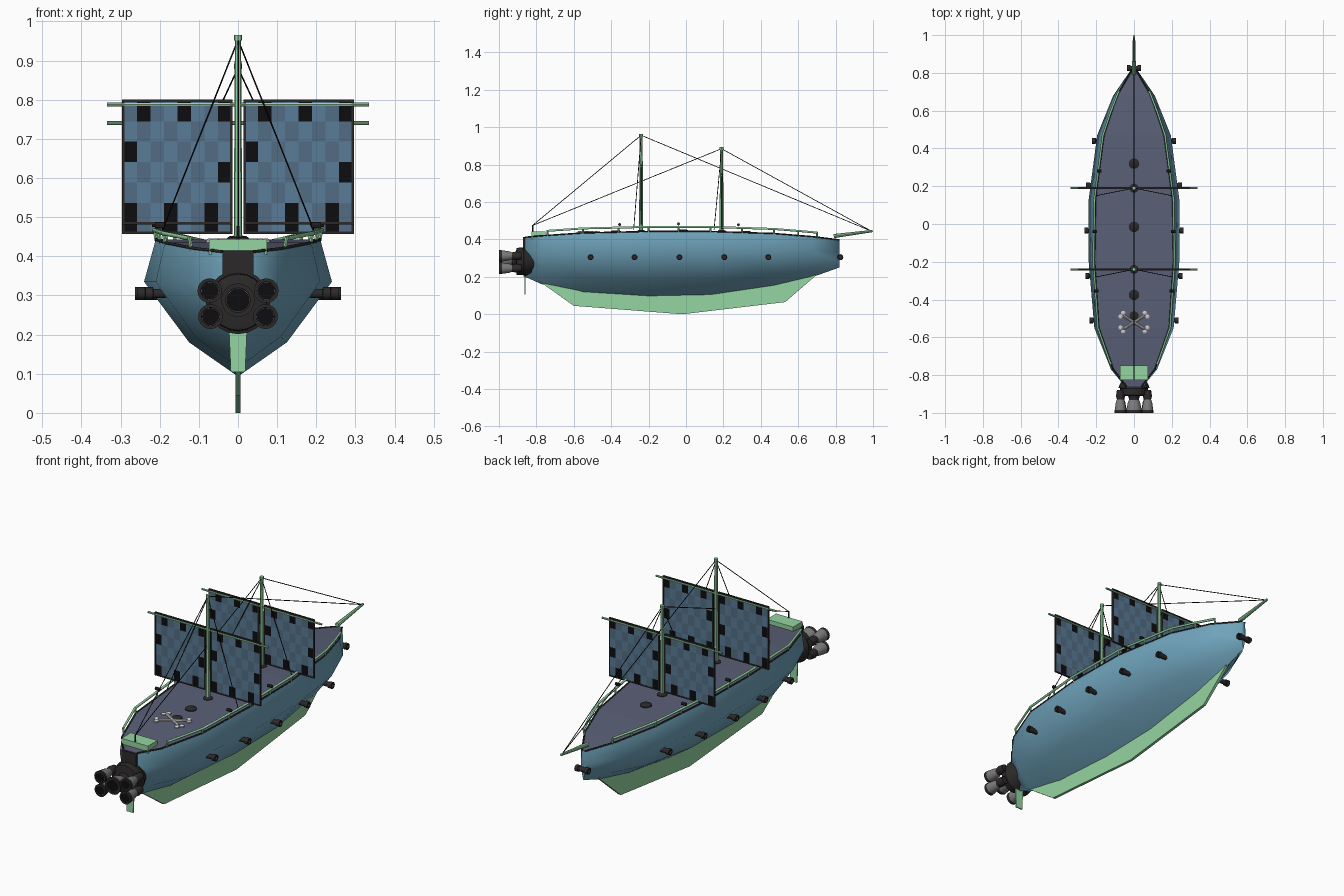
import bpy, bmesh, math
from mathutils import Vector

if "Cube" in bpy.data.objects:
    bpy.data.objects.remove(bpy.data.objects["Cube"])

def mat(name, r, g, b):
    m = bpy.data.materials.new(name)
    m.diffuse_color = (r, g, b, 1)
    m.use_nodes = True
    m.node_tree.nodes["Principled BSDF"].inputs["Base Color"].default_value = m.diffuse_color
    return m

HULL = mat("hull_blue", .16, .37, .50)
GREEN = mat("trim_green", .30, .66, .36)
DECK = mat("deck_slate", .10, .115, .18)
DARK = mat("dark_iron", .025, .022, .022)
BLACK = mat("black", .004, .004, .005)
METAL = mat("nozzle_grey", .2, .2, .2)
BONE = mat("bone_white", .55, .55, .55)
SAIL1 = mat("sail_blue", .10, .20, .31)
SAIL2 = mat("sail_grey_blue", .085, .15, .23)

def obj(name, bm, mats, angle=None):
    bmesh.ops.recalc_face_normals(bm, faces=bm.faces)
    me = bpy.data.meshes.new(name)
    bm.to_mesh(me)
    bm.free()
    for m in (mats if isinstance(mats, list) else [mats]):
        me.materials.append(m)
    o = bpy.data.objects.new(name, me)
    bpy.context.collection.objects.link(o)
    if angle:
        bpy.ops.object.select_all(action='DESELECT')
        o.select_set(True)
        bpy.context.view_layer.objects.active = o
        bpy.ops.object.shade_smooth_by_angle(angle=math.radians(angle))
    return o

def box(name, lo, hi, m):
    bm = bmesh.new()
    bmesh.ops.create_cube(bm, size=1)
    for v in bm.verts:
        v.co = Vector([(a + b) / 2 + c * (b - a) for a, b, c in zip(lo, hi, v.co)])
    return obj(name, bm, m)

def lathe(name, base, axis, prof, m, n=16):
    """Closed profile of (radius, distance) spun about an axis through base."""
    q = Vector(axis).to_track_quat('Z', 'Y')
    bm = bmesh.new()
    rings = [[bm.verts.new(Vector(base) + q @ Vector((r * math.cos(t), r * math.sin(t), d)))
              for t in [2 * math.pi * k / n for k in range(n)]] for r, d in prof]
    for a, b in zip(rings, rings[1:]):
        for k in range(n):
            bm.faces.new((a[k], a[(k + 1) % n], b[(k + 1) % n], b[k]))
    bm.faces.new(rings[0])
    bm.faces.new(rings[-1])
    return obj(name, bm, m, 35)

def rod(name, a, b, r, m, r2=None, n=8):
    d = Vector(b) - Vector(a)
    return lathe(name, a, d, [(r, 0), (r2 or r, d.length)], m, n)

def tube(name, pts, r, m):
    cu = bpy.data.curves.new(name, 'CURVE')
    cu.dimensions = '3D'
    cu.bevel_depth, cu.bevel_resolution, cu.use_fill_caps = r, 1, True
    s = cu.splines.new('POLY')
    s.points.add(len(pts) - 1)
    for p, c in zip(s.points, pts):
        p.co = (*c, 1)
    cu.materials.append(m)
    o = bpy.data.objects.new(name, cu)
    bpy.context.collection.objects.link(o)

# Hull stations: y, deck half width, widest half width, deck z, keel z
ST = [(-.86, .04, .048, .412, .20), (-.77, .11, .122, .42, .16), (-.55, .187, .21, .435, .115),
      (-.2, .21, .24, .443, .093), (.13, .205, .24, .443, .10), (.47, .16, .195, .432, .15),
      (.68, .09, .11, .415, .20), (.82, .008, .014, .398, .25)]

def at(y, i):
    for a, b in zip(ST, ST[1:]):
        if y <= b[0]:
            t = (y - a[0]) / (b[0] - a[0])
            return a[i] + t * (b[i] - a[i])
    return ST[-1][i]

bm = bmesh.new()
rows = []
for y, wd, wm, zt, zb in ST:
    half = [(wd, zt), (wm, .335), (wm * .52, zb + (.335 - zb) * .36)]
    prof = half + [(0, zb)] + [(-x, z) for x, z in reversed(half)]
    rows.append([bm.verts.new((x, y, z)) for x, z in prof])
for a, b in zip(rows, rows[1:]):
    for k in range(6):
        bm.faces.new((a[k], a[k + 1], b[k + 1], b[k]))
bm.faces.new(rows[0])
bm.faces.new(rows[-1])
obj("hull", bm, HULL, 60)

# Deck and its dark edge trim
bm = bmesh.new()
rows = [[bm.verts.new((s * wd, y, zt)) for s in (-1, 1)] for y, wd, wm, zt, zb in ST]
for a, b in zip(rows, rows[1:]):
    bm.faces.new((a[0], a[1], b[1], b[0]))
obj("deck", bm, DECK)
for s in (-1, 1):
    tube("deck_edge", [(s * p[1], p[0], p[3]) for p in ST], .004, DARK)

# Keel fin
bm = bmesh.new()
f = bm.faces.new([bm.verts.new((-.007, y, z)) for y, z in
                  [(-.79, .18), (-.6, .045), (-.02, 0), (.53, .065), (.71, .22), (0, .2)]])
e = bmesh.ops.extrude_face_region(bm, geom=[f])
bmesh.ops.translate(bm, vec=(.014, 0, 0), verts=[v for v in e['geom'] if isinstance(v, bmesh.types.BMVert)])
obj("keel_fin", bm, GREEN)

# Rudder plate
o = box("rudder", (-.023, -.864, .105), (.023, -.858, .215), GREEN)
for v in o.data.vertices:
    if v.co.z < .15:
        v.co.x *= .8

# Side rails with posts and small swivel guns
ys = [-.74, -.55, -.36, -.2, -.04, .13, .3, .47, .6, .7]
for s in (-1, 1):
    path = [Vector((s * (at(y, 1) + .004), y, at(y, 3) + .024)) for y in ys]
    tube("rail", path, .006, GREEN)
    for p in path:
        rod("rail_post", p - Vector((s * .006, 0, .03)), p + Vector((0, 0, .004)), .005, GREEN, n=6)
    for y in (-.355, -.04, .28):
        x, z = s * at(y, 1), at(y, 3)
        rod("swivel_gun", (x - s * .012, y, z + .04), (x + s * .012, y, z + .04), .008, DARK)

# Side cannons, including the pair at the bow
for y in (-.51, -.275, -.035, .205, .44, .825):
    w = at(y, 2)
    for s in (-1, 1):
        lathe("cannon", (s * (w - .03 if w > .05 else 0), y, .305), (s, 0, 0),
              [(.012, 0), (.012, .033), (.016, .034), (.016, .053), (.01, .053), (.01, .03)]
              if w > .05 else [(.012, 0), (.012, .018), (.016, .019), (.016, .036), (.01, .036), (.01, .02)],
              DARK, 12)

# Deck hatches and stern chest
for y in (-.375, -.015, .32):
    lathe("hatch", (0, y, at(y, 3) - .004), (0, 0, 1), [(.028, 0), (.028, .008), (.02, .013)], DARK)
box("stern_chest", (-.074, -.825, .405), (.074, -.75, .443), GREEN)

# Crossed bones on the deck
for s in (-1, 1):
    a, b = Vector((-.055, -.52 - s * .035, .438)), Vector((.055, -.52 + s * .035, .438))
    rod("crossed_bone", a, b, .007, BONE)
    for p, sg in ((a, -1), (b, 1)):
        for dx, dy in ((.016, -.006 * s), (.002, .014 * s)):
            lathe("bone_knob", p + Vector((sg * dx, sg * dy, -.003)), (0, 0, 1),
                  [(.012, 0), (.012, .006), (.006, .010)], BONE, 10)
lathe("emblem_dome", (0, -.485, .434), (0, 0, 1), [(.024, 0), (.024, .006), (.014, .01)], DARK)

# Masts, yards and chequered sails in two halves
def sail(y, z0, z1, x0, x1):
    bm = bmesh.new()
    nx, nz, t = 8, 6, .002
    edge = ([(i, nz - 1) for i in range(nx)] + [(nx - 1, j) for j in range(nz - 2, -1, -1)]
            + [(i, 0) for i in range(nx - 2, -1, -1)] + [(0, j) for j in range(1, nz - 1)])
    black = {c for k, c in enumerate(edge) if k % 3 == 1}
    for side in (-t, t):
        v = [[bm.verts.new((x0 + (x1 - x0) * i / nx, y + side, z0 + (z1 - z0) * j / nz))
              for j in range(nz + 1)] for i in range(nx + 1)]
        for i in range(nx):
            for j in range(nz):
                f = bm.faces.new((v[i][j], v[i + 1][j], v[i + 1][j + 1], v[i][j + 1]))
                f.material_index = 2 if (i, j) in black else (i + j) % 2
    obj("sail", bm, [SAIL1, SAIL2, BLACK])
    b = .003
    for lo, hi in (((x0 - b, z0 - b), (x1 + b, z0 + b)), ((x0 - b, z1 - b), (x1 + b, z1 + b)),
                   ((x0 - b, z0), (x0 + b, z1)), ((x1 - b, z0), (x1 + b, z1))):
        box("sail_border", (lo[0], y - .004, lo[1]), (hi[0], y + .004, hi[1]), DARK)

for y, top, yard, z0, z1 in ((-.24, .965, .788, .484, .797), (.19, .893, .74, .46, .75)):
    rod("mast", (0, y, .43), (0, y, top - .014), .011, GREEN, .008)
    rod("mast_cap", (0, y, top - .014), (0, y, top), .010, GREEN)
    lathe("mast_foot", (0, y, .436), (0, 0, 1), [(.024, 0), (.024, .008), (.014, .014)], DARK)
    rod("yard", (-.335, y, yard), (.335, y, yard), .005, GREEN)
    for x0, x1 in ((-.293, -.017), (.017, .293)):
        sail(y, z0, z1, x0, x1)
    # Rigging
    for end in ((0, -.82, .475), (0, .99, .445)):
        rod("stay_rope", (0, y, top - .008), end, .002, BLACK, n=5)
    for s in (-1, 1):
        rod("shroud_rope", (0, y, top - .012), (s * .2, y - .04, .45), .002, BLACK, n=5)
rod("stern_rope_post", (0, -.82, .44), (0, -.82, .477), .004, DARK)

# Bowsprit
rod("bowsprit", (0, .79, .418), (0, .998, .445), .011, GREEN, .006)

# Engine hub, transom plate and five nozzles
lathe("engine_hub", (0, -.78, .283), (0, -1, 0),
      [(.04, 0), (.078, .075), (.082, .087), (.074, .09), (.072, .125), (.05, .13)], DARK, 20)
box("transom_plate", (-.04, -.872, .33), (.04, -.855, .412), DARK)
for x, z, r in ((0, .288, .042), (-.072, .312, .031), (.072, .312, .031), (-.07, .246, .031), (.07, .246, .031)):
    lathe("nozzle_collar", (x, -.88, z), (0, -1, 0), [(r * .6, 0), (r * .75, .03), (r * .6, .05)], DARK)
    lathe("nozzle_bell", (x, -.925, z), (0, -1, 0),
          [(r * .55, 0), (r * .78, .02), (r * .95, .055), (r, .07)], METAL, 20)
    lathe("nozzle_rim", (x, -.985, z), (0, -1, 0),
          [(r * .97, 0), (r * 1.02, .015), (r * .75, .015), (r * .6, -.02)], DARK, 20)
    lathe("nozzle_throat", (x, -.965, z), (0, -1, 0), [(r * .6, 0), (r * .7, .031)], BLACK, 20)
